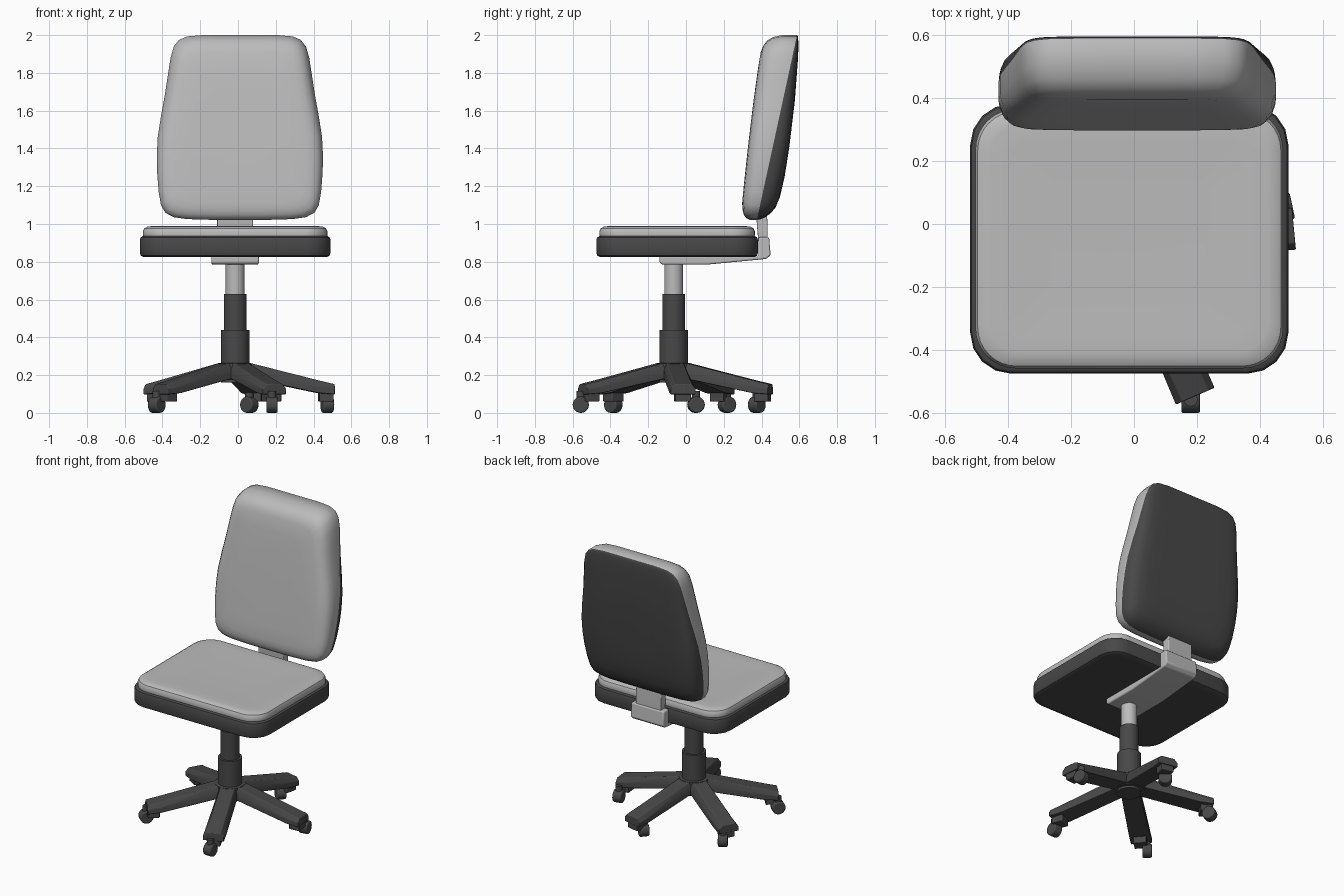
import bpy, bmesh, math
from mathutils import Vector, Matrix

if "Cube" in bpy.data.objects:
    bpy.data.objects.remove(bpy.data.objects["Cube"])

def material(name, v):
    m = bpy.data.materials.new(name)
    m.diffuse_color = (v, v, v, 1)
    m.use_nodes = True
    m.node_tree.nodes["Principled BSDF"].inputs["Base Color"].default_value = m.diffuse_color
    return m

LIGHT = material("light grey", 0.5)
DARK = material("dark grey", 0.065)
CX, CY = -0.015, -0.065          # column axis

def finish(name, bm, mats, bevel=0, angle=35):
    bmesh.ops.recalc_face_normals(bm, faces=bm.faces[:])
    me = bpy.data.meshes.new(name)
    bm.to_mesh(me)
    bm.free()
    ob = bpy.data.objects.new(name, me)
    bpy.context.collection.objects.link(ob)
    for m in mats:
        me.materials.append(m)
    if bevel:
        b = ob.modifiers.new("bevel", 'BEVEL')
        b.width, b.segments, b.limit_method = bevel, 3, 'ANGLE'
    bpy.ops.object.select_all(action='DESELECT')
    ob.select_set(True)
    bpy.context.view_layer.objects.active = ob
    bpy.ops.object.shade_smooth_by_angle(angle=math.radians(angle))
    return ob

def loft(name, rings, mats, dark_from=None, bevel=0, angle=35):
    """Skin closed rings of points; bands from index dark_from on use slot 1."""
    bm = bmesh.new()
    vs = [[bm.verts.new(p) for p in r] for r in rings]
    n = len(vs[0])
    caps = [bm.faces.new(vs[0]), bm.faces.new(vs[-1])]
    if dark_from is not None:
        caps[1].material_index = 1
    for k in range(len(vs) - 1):
        for i in range(n):
            j = (i + 1) % n
            f = bm.faces.new((vs[k][i], vs[k][j], vs[k + 1][j], vs[k + 1][i]))
            if dark_from is not None and k >= dark_from:
                f.material_index = 1
    return finish(name, bm, mats, bevel, angle)

def cylinder(name, loc, r, depth, mat, rot=Matrix(), bevel=0, seg=32):
    bm = bmesh.new()
    bmesh.ops.create_cone(bm, cap_ends=True, segments=seg, radius1=r, radius2=r, depth=depth,
                          matrix=Matrix.Translation(loc) @ rot)
    return finish(name, bm, [mat], bevel)

def box(name, lo, hi, mat, bevel=0, xf=Matrix()):
    lo, hi = Vector(lo), Vector(hi)
    bm = bmesh.new()
    bmesh.ops.create_cube(bm, size=1, matrix=xf @ Matrix.Translation((lo + hi) / 2)
                          @ Matrix.Diagonal((*(hi - lo), 1)))
    return finish(name, bm, [mat], bevel)

def interp(pts, z):
    """Piecewise linear lookup in (z, value) pairs."""
    if z <= pts[0][0]:
        return pts[0][1]
    for (a, va), (b, vb) in zip(pts, pts[1:]):
        if z <= b:
            return va + (vb - va) * (z - a) / (b - a)
    return pts[-1][1]

def rounded(hx, hy, r, z, cx, cy, seg):
    pts = []
    for q, (sx, sy) in enumerate(((1, 1), (-1, 1), (-1, -1), (1, -1))):
        for k in range(seg + 1):
            a = math.radians(90 * (q + k / seg))
            pts.append((cx + sx * (hx - r) + r * math.cos(a),
                        cy + sy * (hy - r) + r * math.sin(a), z))
    return pts

# Seat pan and cushion
SX, SY = -0.015, -0.047
pan = [(0.06, 0.825), (0.02, 0.825), (0.006, 0.832), (0, 0.848), (0, 0.915), (0.005, 0.929), (0.016, 0.936), (0.05, 0.936)]
loft("seat_pan", [rounded(0.505 - i, 0.428 - i, 0.13 - i, z, SX, SY, 4) for i, z in pan], [DARK])
pad = [(0.02, 0.925), (0.017, 0.94), (0.017, 0.962), (0.024, 0.977), (0.04, 0.986), (0.065, 0.989), (0.12, 0.988), (0.25, 0.984)]
loft("seat_cushion", [rounded(0.505 - i, 0.428 - i, max(0.135 - i * 0.5, 0.03), z, SX, SY, 8) for i, z in pad], [LIGHT])

# Backrest: light cushion in front of a slanted seam, dark shell behind it
half = [(0.0, 1.022), (0.15, 1.022), (0.28, 1.026), (0.35, 1.036), (0.395, 1.06), (0.418, 1.1), (0.43, 1.17),
        (0.438, 1.27), (0.44, 1.36), (0.435, 1.46), (0.418, 1.57), (0.398, 1.68), (0.381, 1.79), (0.367, 1.88),
        (0.35, 1.94), (0.322, 1.975), (0.28, 1.993), (0.2, 2.0), (0.1, 2.0), (0.0, 2.0)]
outline = half + [(-x, z) for x, z in half[-2:0:-1]]
seam = [(1.02, 0.375), (2.0, 0.588)]
front = [(1.02, 0.292), (1.1, 0.295), (1.4, 0.327), (1.65, 0.357), (1.9, 0.392), (2.0, 0.412)]
rear = [(1.02, 0.435), (1.07, 0.475), (1.15, 0.5), (1.25, 0.522), (1.4, 0.546), (1.65, 0.576), (1.9, 0.595), (2.0, 0.6)]
# (inset, depth): negative depth runs to the front face, positive to the rear
layers = [(0.3, -1), (0.18, -1), (0.09, -0.99), (0.055, -0.95), (0.028, -0.86), (0.01, -0.7), (0, -0.45), (0, 0),
          (0.003, 0.3), (0.015, 0.6), (0.035, 0.8), (0.065, 0.93), (0.12, 0.99), (0.22, 1), (0.3, 1)]
rings = []
for inset, d in layers:
    ring = []
    for x, z in outline:
        px = x * (1 - inset / 0.44)
        pz = 1.511 + (z - 1.511) * (1 - inset / 0.489)
        y0 = interp(seam, pz)
        ring.append((0.01 + px, y0 + abs(d) * (interp(front if d < 0 else rear, pz) - y0), pz))
    rings.append(ring)
loft("backrest", rings, [LIGHT, DARK], dark_from=7, angle=50)

# Bracket under the seat, its clamp, and the back post
side = [(-0.14, 0.83), (-0.14, 0.795), (-0.125, 0.785), (0.11, 0.785), (0.425, 0.815), (0.448, 0.835), (0.44, 0.93), (0.383, 0.93), (0.383, 0.83)]
loft("seat_bracket", [[(x, y, z) for y, z in side] for x in (-0.14, 0.11)], [LIGHT], bevel=0.008)
post = [(0.385, 0.88), (0.432, 0.88), (0.432, 1.0), (0.425, 1.1), (0.37, 1.1), (0.375, 1.0)]
loft("back_post", [[(x, y, z) for y, z in post] for x in (-0.11, 0.08)], [LIGHT], bevel=0.005)

# Gas lift column
for name, r, z0, z1, m in (("column_rod", 0.05, 0.6, 0.8, LIGHT), ("column_middle", 0.06, 0.42, 0.63, DARK),
                           ("column_lower", 0.075, 0.16, 0.44, DARK), ("base_hub", 0.095, 0.175, 0.262, DARK)):
    cylinder(name, (CX, CY, (z0 + z1) / 2), r, z1 - z0, m)

# Five arms: (radius, top half width, bottom half width, top z, bottom z)
sections = [(0.0, 0.045, 0.06, 0.265, 0.185), (0.08, 0.045, 0.06, 0.263, 0.18),
            (0.44, 0.046, 0.066, 0.172, 0.105), (0.525, 0.046, 0.067, 0.152, 0.098)]
casters = [(0.18, -0.557, 0), (0.473, 0.053, 12), (0.06, 0.375, 50), (-0.433, 0.217, 30), (-0.43, -0.385, -40)]
for k, (wx, wy, yaw) in enumerate(casters):
    xf = Matrix.Translation((CX, CY, 0)) @ Matrix.Rotation(math.radians(-66.5 + 72 * k), 4, 'Z')
    loft(f"base_arm_{k + 1}", [[xf @ Vector(p) for p in
         ((r, -b, zb), (r, b, zb), (r, b, zb + (zt - zb) * 0.55), (r, t, zt), (r, -t, zt), (r, -b, zb + (zt - zb) * 0.55))]
         for r, t, b, zt, zb in sections], [DARK], bevel=0.004)
    box(f"caster_socket_{k + 1}", (0.445, -0.042, 0.06), (0.52, 0.042, 0.115), DARK, 0.005, xf)
    turn = Matrix.Rotation(math.radians(yaw), 4, 'Z')
    cylinder(f"caster_wheel_{k + 1}", (wx, wy, 0.043), 0.043, 0.06, DARK,
             turn @ Matrix.Rotation(math.pi / 2, 4, 'Y'), bevel=0.008, seg=24)
    cylinder(f"caster_stem_{k + 1}", (wx, wy, 0.09), 0.022, 0.05, DARK, seg=16)
